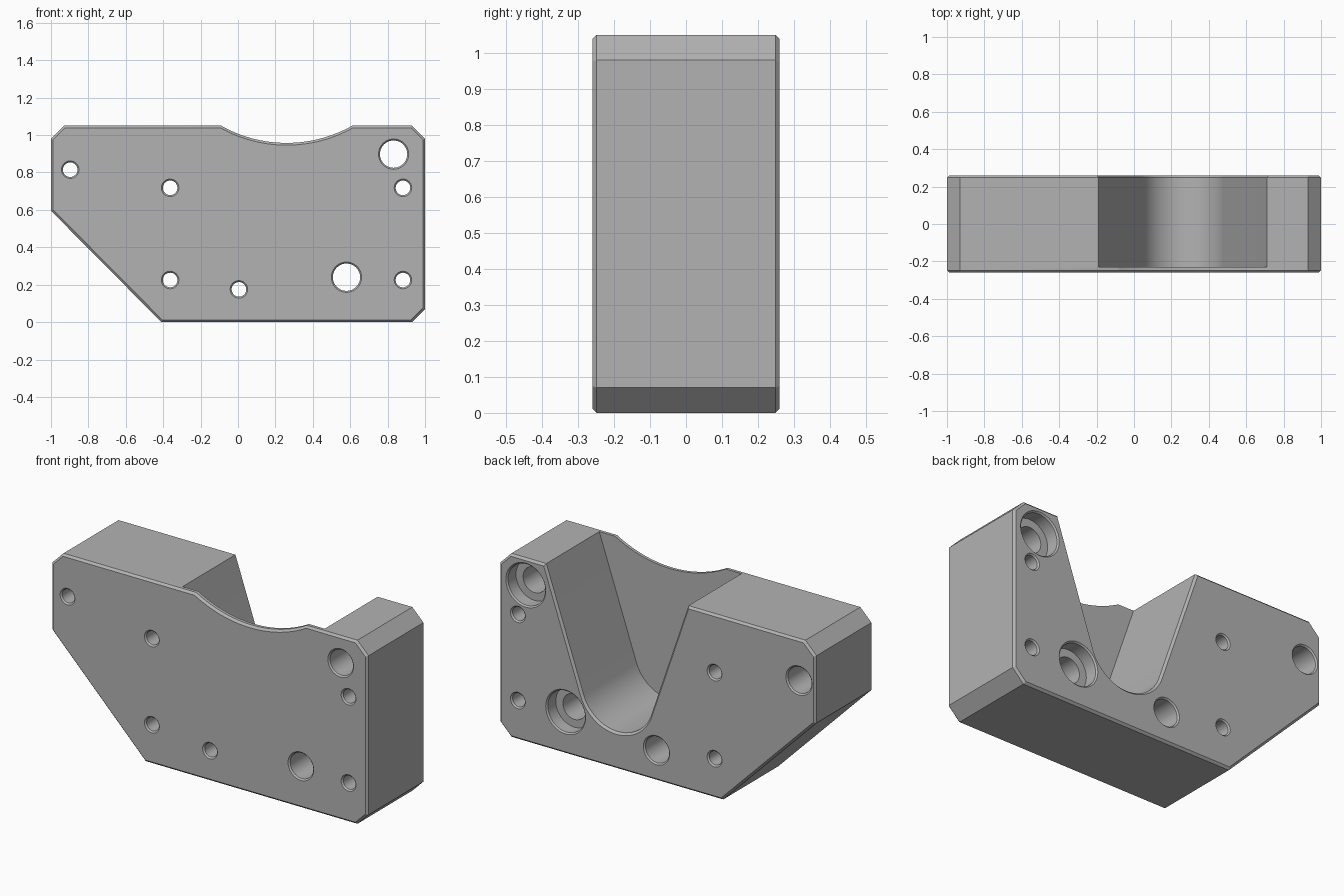
import bpy, bmesh, math
from mathutils import Vector

if "Cube" in bpy.data.objects:
    bpy.data.objects.remove(bpy.data.objects["Cube"])

Y = 0.26      # half depth
C = 0.012     # edge chamfer


def loft(name, layers):
    """Closed solid through rings of (x, z) points, each at its own y."""
    bm = bmesh.new()
    rings = [[bm.verts.new((x, y, z)) for x, z in pts] for y, pts in layers]
    n = len(rings[0])
    for a, b in zip(rings, rings[1:]):
        for i in range(n):
            j = (i + 1) % n
            bm.faces.new((a[i], a[j], b[j], b[i]))
    bm.faces.new(rings[0])
    bm.faces.new(rings[-1])
    bmesh.ops.recalc_face_normals(bm, faces=bm.faces)
    me = bpy.data.meshes.new(name)
    bm.to_mesh(me)
    bm.free()
    ob = bpy.data.objects.new(name, me)
    bpy.context.collection.objects.link(ob)
    return ob


def grow(pts, d):
    """Mitred offset of a counter-clockwise outline (positive = outward)."""
    out = []
    for i, p in enumerate(pts):
        p0, p, p1 = Vector(pts[i - 1]), Vector(p), Vector(pts[(i + 1) % len(pts)])
        e0, e1 = (p - p0).normalized(), (p1 - p).normalized()
        n0, n1 = Vector((e0.y, -e0.x)), Vector((e1.y, -e1.x))
        out.append(tuple(p + (n0 + n1) * d / (1 + n0.dot(n1))))
    return out


def circle(x, z, r, n):
    return [(x + r * math.cos(2 * math.pi * i / n), z + r * math.sin(2 * math.pi * i / n))
            for i in range(n)]


def lathe(name, x, z, steps, n=40):
    return loft(name, [(y, circle(x, z, r, n)) for y, r in steps])


def cut(body, cutter):
    m = body.modifiers.new("cut", 'BOOLEAN')
    m.operation, m.solver, m.object = 'DIFFERENCE', 'EXACT', cutter
    bpy.context.view_layer.objects.active = body
    bpy.ops.object.modifier_apply(modifier=m.name)
    bpy.data.objects.remove(cutter, do_unlink=True)


# main block with chamfered front and back rims
outline = [(-0.41, 0), (0.93, 0), (1, 0.07), (1, 0.98), (0.93, 1.05),
           (-0.93, 1.05), (-1, 0.98), (-1, 0.595)]
inner = grow(outline, -C)
body = loft("bracket_block", [(-Y, inner), (-Y + C, outline), (Y - C, outline), (Y, inner)])

# tapered U notch, open to the back, leaving a thin front wall
ang, r, cx, cz = math.radians(18.9), 0.227, 0.26, 0.437
a0, a1 = math.pi + ang, 2 * math.pi - ang
arc = [(cx + r * math.cos(a0 + (a1 - a0) * i / 32), cz + r * math.sin(a0 + (a1 - a0) * i / 32))
       for i in range(33)]
top_z = 1.2
half = 0.45 + (top_z - 1.05) * math.tan(ang)
notch = arc + [(cx + half, top_z), (cx - half, top_z)]
cut(body, loft("notch_cutter", [(-0.23, notch), (Y - C, notch), (Y + C, grow(notch, 2 * C))]))

# shallow arc in the top of the front wall
cut(body, lathe("arc_cutter", 0.26, 1.67,
                [(-Y - C, 0.712 + 2 * C), (-Y + C, 0.712), (-0.2, 0.712)], 180))

# holes: x, z, front radius, back radius, y of the step between them
holes = [(x, z, 0.039, 0.039, 0) for x in (-0.363, 0.882) for z in (0.225, 0.718)]
holes += [(0.005, 0.175, 0.039, 0.075, -0.1), (-0.897, 0.815, 0.039, 0.075, -0.1),
          (0.832, 0.898, 0.073, 0.118, 0.18), (0.58, 0.24, 0.073, 0.118, 0.18)]
h = 0.008
for x, z, rf, rb, step in holes:
    steps = [(-Y - h, rf + 2 * h), (-Y + h, rf)]
    if rf != rb:
        steps += [(step, rf), (step, rb)]
    steps += [(Y - h, rb), (Y + h, rb + 2 * h)]
    cut(body, lathe("hole_cutter", x, z, steps))

# single grey finish
mat = bpy.data.materials.new("plain grey")
mat.diffuse_color = (0.45, 0.45, 0.45, 1)
mat.use_nodes = True
mat.node_tree.nodes["Principled BSDF"].inputs["Base Color"].default_value = mat.diffuse_color
body.data.materials.clear()
body.data.materials.append(mat)
for p in body.data.polygons:
    p.material_index = 0
bpy.ops.object.select_all(action='DESELECT')
body.select_set(True)
bpy.context.view_layer.objects.active = body
bpy.ops.object.shade_smooth_by_angle(angle=math.radians(30))
